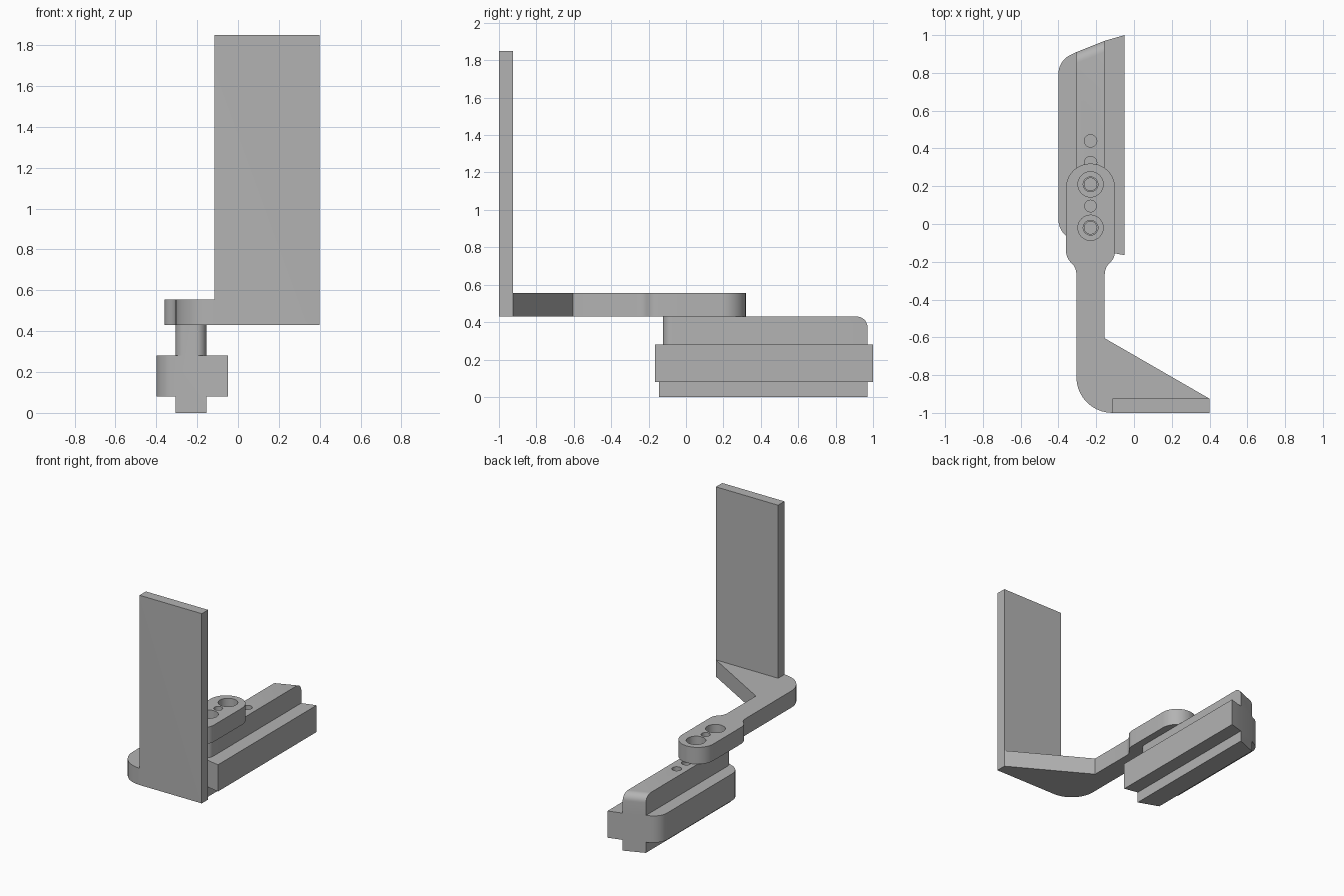
import bpy, bmesh, math
from mathutils import Vector

if "Cube" in bpy.data.objects:
    bpy.data.objects.remove(bpy.data.objects["Cube"])

grey = bpy.data.materials.new("plain grey")
grey.use_nodes = True
colour = (0.45, 0.45, 0.45, 1)
grey.diffuse_color = colour
grey.node_tree.nodes["Principled BSDF"].inputs["Base Color"].default_value = colour


def rounded(corners, steps=10):
    """Outline from (x, y) or (x, y, radius) corners, with arcs at the radii."""
    out = []
    for i, c in enumerate(corners):
        p = Vector(c[:2])
        if len(c) == 2:
            out.append(p)
            continue
        a = (Vector(corners[i - 1][:2]) - p).normalized()
        b = (Vector(corners[(i + 1) % len(corners)][:2]) - p).normalized()
        half = a.angle(b) / 2
        centre = p + (a + b).normalized() * c[2] / math.sin(half)
        start = p + a * c[2] / math.tan(half) - centre
        end = p + b * c[2] / math.tan(half) - centre
        turn = start.angle_signed(end)
        for k in range(steps + 1):
            t = -turn * k / steps
            out.append(centre + Vector((start.x * math.cos(t) - start.y * math.sin(t),
                                        start.x * math.sin(t) + start.y * math.cos(t))))
    return out


def prism(name, outline, z0, z1):
    bm = bmesh.new()
    face = bm.faces.new([bm.verts.new((p[0], p[1], z0)) for p in outline])
    top = bmesh.ops.extrude_face_region(bm, geom=[face])["geom"]
    for v in top:
        if isinstance(v, bmesh.types.BMVert):
            v.co.z = z1
    bmesh.ops.recalc_face_normals(bm, faces=bm.faces)
    mesh = bpy.data.meshes.new(name)
    bm.to_mesh(mesh)
    bm.free()
    mesh.materials.append(grey)
    ob = bpy.data.objects.new(name, mesh)
    bpy.context.collection.objects.link(ob)
    return ob


def combine(ob, other, operation):
    mod = ob.modifiers.new("combine", "BOOLEAN")
    mod.operation, mod.solver, mod.object = operation, "EXACT", other
    bpy.context.view_layer.objects.active = ob
    bpy.ops.object.modifier_apply(modifier=mod.name)
    bpy.data.objects.remove(other)


def drill(ob, y, radius, z0, z1):
    ring = [(HOLE_X + radius * math.cos(k * math.tau / 32),
             y + radius * math.sin(k * math.tau / 32)) for k in range(32)]
    combine(ob, prism("drill", ring, z0, z1), "DIFFERENCE")


def finish(ob):
    bm = bmesh.new()
    bm.from_mesh(ob.data)
    bmesh.ops.remove_doubles(bm, verts=bm.verts, dist=0.0001)
    bmesh.ops.dissolve_limit(bm, angle_limit=0.01, verts=bm.verts, edges=bm.edges)
    bm.to_mesh(ob.data)
    bm.free()
    bpy.ops.object.select_all(action="DESELECT")
    ob.select_set(True)
    bpy.context.view_layer.objects.active = ob
    bpy.ops.object.shade_smooth_by_angle(angle=math.radians(30))


HOLE_X = -0.23
LEFT, RIGHT = -0.305, -0.155      # sides of the narrow neck and rail ridge
ARM_Z, ARM_TOP = 0.43, 0.555

# Rail: wide body with a narrow ridge above and a narrow foot below
rail = prism("slide_rail", rounded([
    (-0.05, -0.165), (-0.05, 1.0), (RIGHT, 0.97), (LEFT, 0.91),
    (-0.40, 0.865, 0.11), (-0.40, -0.05, 0.11), (LEFT, -0.09), (RIGHT, -0.145)]), 0.08, 0.28)
foot = prism("rail_foot", [(RIGHT, -0.145), (RIGHT, 0.97), (LEFT, 0.91), (LEFT, -0.09)], 0, 0.1)
ridge = prism("rail_ridge", rounded([
    (RIGHT, -0.145, 0.05), (RIGHT, 0.97), (LEFT, 0.91), (LEFT, -0.09, 0.05)]), 0.2, ARM_Z)

# Rounded back end of the ridge
bm = bmesh.new()
bm.from_mesh(ridge.data)
back_edge = [e for e in bm.edges if all(v.co.z > 0.4 and v.co.y > 0.8 for v in e.verts)]
bmesh.ops.bevel(bm, geom=back_edge, offset=0.055, segments=8, profile=0.5, affect="EDGES")
bm.to_mesh(ridge.data)
bm.free()
combine(rail, foot, "UNION")
combine(rail, ridge, "UNION")
for y in (-0.02, 0.095, 0.21, 0.325, 0.44):
    drill(rail, y, 0.033, 0.3, 0.5)
finish(rail)

# Arm: rounded head, narrow neck and a wedge that carries the plate
arm = prism("bracket_arm", rounded([
    (-0.36, 0.32, 0.129), (-0.36, -0.18, 0.085), (LEFT, -0.23, 0.085),
    (LEFT, -1.0, 0.19), (0.40, -1.0), (0.40, -0.925), (RIGHT, -0.605),
    (RIGHT, -0.23, 0.085), (-0.10, -0.18, 0.085), (-0.10, 0.32, 0.129)]), ARM_Z, ARM_TOP)

# Upright plate
plate = prism("upright_plate", [(-0.115, -1.0), (0.40, -1.0), (0.40, -0.925), (-0.115, -0.925)],
              ARM_TOP, 1.85)
combine(arm, plate, "UNION")

# Counterbored screw holes and the small pin hole between them
for y in (-0.02, 0.21):
    drill(arm, y, 0.067, 0.49, 0.6)
    drill(arm, y, 0.039, 0.4, 0.6)
drill(arm, 0.095, 0.031, 0.4, 0.6)
finish(arm)
